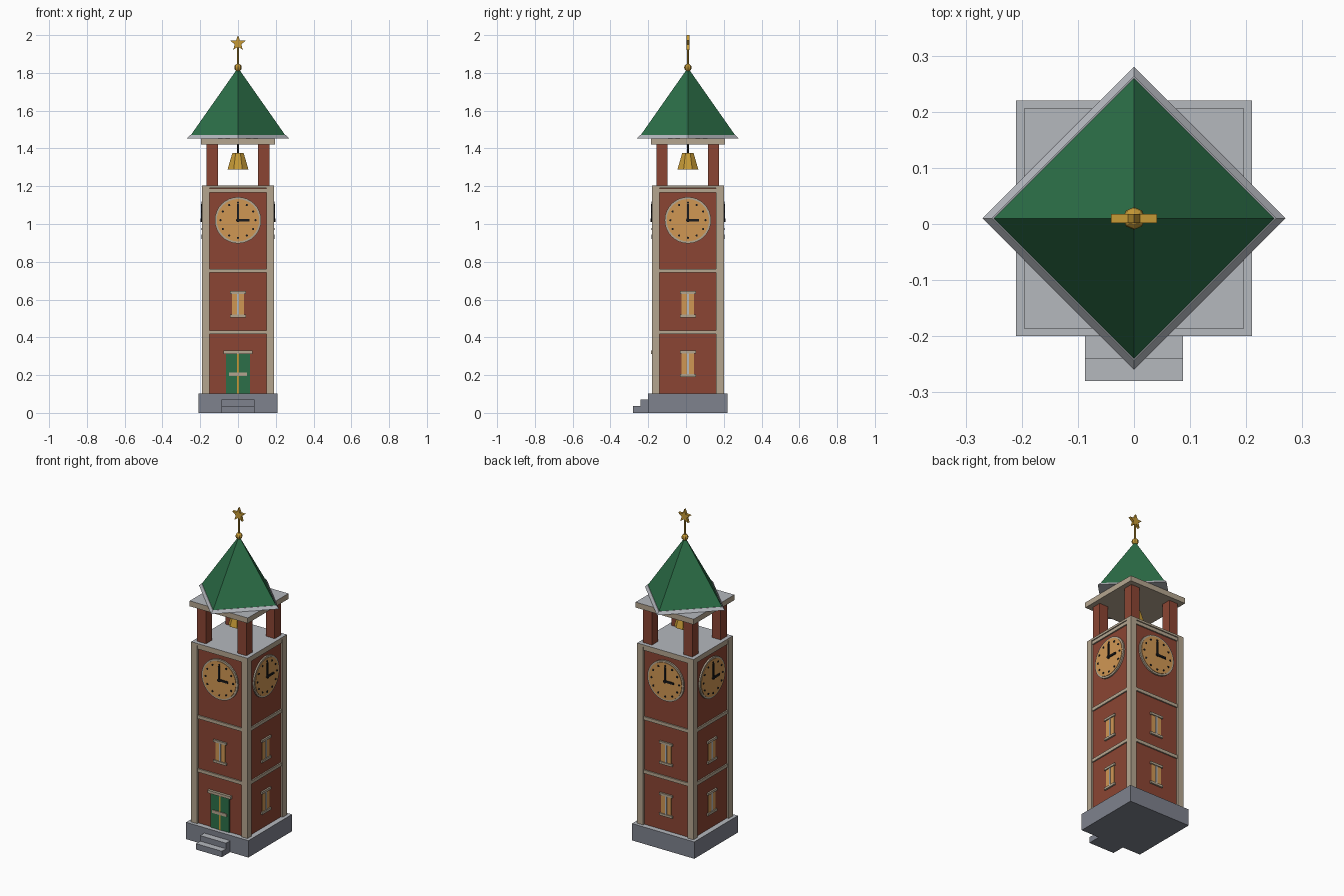
import bpy, bmesh, math
from mathutils import Matrix, Vector

if "Cube" in bpy.data.objects:
    bpy.data.objects.remove(bpy.data.objects["Cube"])

CY = 0.01  # tower axis in y


def material(name, hexcol):
    lin = []
    for i in (0, 2, 4):
        c = int(hexcol[i:i + 2], 16) / 255
        lin.append(c / 12.92 if c <= 0.04045 else ((c + 0.055) / 1.055) ** 2.4)
    m = bpy.data.materials.new(name)
    m.use_nodes = True
    m.diffuse_color = (*lin, 1)
    bsdf = next(n for n in m.node_tree.nodes if n.type == 'BSDF_PRINCIPLED')
    bsdf.inputs["Base Color"].default_value = (*lin, 1)
    return m


BRICK = material("brick red", "8b4533")
BEIGE = material("beige stone", "b5a690")
DARK = material("dark grey stone", "7e828d")
LIGHT = material("light grey stone", "b5b8be")
GREEN = material("green", "2c6f48")
GOLD = material("gold", "c69a36")
AMBER = material("amber", "d09754")
BLACK = material("black", "1a1a1c")


def finish(name, bm, mat, top=None, turn=0):
    """Store the mesh; upward faces take the material 'top' if given."""
    bmesh.ops.recalc_face_normals(bm, faces=bm.faces)
    if top:
        for f in bm.faces:
            f.material_index = 1 if f.normal.z > 0.9 else 0
    bm.transform(Matrix.Translation((0, CY, 0)) @ Matrix.Rotation(turn, 4, 'Z'))
    me = bpy.data.meshes.new(name)
    bm.to_mesh(me)
    bm.free()
    me.materials.append(mat)
    if top:
        me.materials.append(top)
    ob = bpy.data.objects.new(name, me)
    bpy.context.collection.objects.link(ob)
    return ob


def add_box(bm, x, y, z):
    m = Matrix.Translation(((x[0] + x[1]) / 2, (y[0] + y[1]) / 2, (z[0] + z[1]) / 2))
    s = Matrix.Diagonal((x[1] - x[0], y[1] - y[0], z[1] - z[0], 1))
    bmesh.ops.create_cube(bm, size=1, matrix=m @ s)


def box(name, mat, x, y, z, top=None, turn=0):
    bm = bmesh.new()
    add_box(bm, x, y, z)
    return finish(name, bm, mat, top, turn)


def block(name, mat, half, z, top=None):
    return box(name, mat, (-half, half), (-half, half), z, top)


def cone(name, mat, r1, r2, z, sides, spin=0.0):
    bm = bmesh.new()
    m = Matrix.Translation((0, 0, (z[0] + z[1]) / 2)) @ Matrix.Rotation(spin, 4, 'Z')
    bmesh.ops.create_cone(bm, cap_ends=True, segments=sides, radius1=r1, radius2=r2,
                          depth=z[1] - z[0], matrix=m)
    return finish(name, bm, mat)


def corner_boxes(name, mat, inner, outer, z, top=None):
    bm = bmesh.new()
    for sx in (-1, 1):
        for sy in (-1, 1):
            add_box(bm, sorted((sx * inner, sx * outer)), sorted((sy * inner, sy * outer)), z)
    return finish(name, bm, mat, top)


def add_disc(bm, u, z, r, d, sides):
    """Disc facing the front, between the depths d."""
    m = Matrix.Translation((u, -(d[0] + d[1]) / 2, z)) @ Matrix.Rotation(math.pi / 2, 4, 'X')
    bmesh.ops.create_cone(bm, cap_ends=True, segments=sides, radius1=r, radius2=r,
                          depth=d[1] - d[0], matrix=m)


# Plinth and steps
block("plinth", DARK, 0.21, (0, 0.103), LIGHT)
box("lower_step", DARK, (-0.087, 0.087), (-0.29, -0.2), (0, 0.036), LIGHT)
box("upper_step", DARK, (-0.087, 0.087), (-0.25, -0.2), (0.036, 0.07), LIGHT)

# Shaft
WALL = 0.178
block("brick_shaft", BRICK, WALL, (0.103, 1.19))
corner_boxes("corner_pilasters", BEIGE, 0.15, 0.19, (0.103, 1.19))
block("shaft_cap", BEIGE, 0.19, (1.19, 1.203), LIGHT)

# Belfry
corner_boxes("belfry_posts", BRICK, 0.107, 0.166, (1.203, 1.42))
block("eaves_slab", BEIGE, 0.196, (1.42, 1.453), LIGHT)
cone("bell_hanger", BLACK, 0.006, 0.006, (1.37, 1.42), 8)
cone("bell", GOLD, 0.06, 0.032, (1.288, 1.377), 8, math.pi / 8)

# Roof, turned a quarter against the shaft
cone("roof_trim", LIGHT, 0.27, 0.253, (1.453, 1.47), 4)
cone("roof", GREEN, 0.253, 0, (1.466, 1.827), 4)

# Finial
bm = bmesh.new()
bmesh.ops.create_uvsphere(bm, u_segments=8, v_segments=6, radius=0.02,
                          matrix=Matrix.Translation((0, 0, 1.828)))
finish("finial_ball", bm, GOLD)
cone("finial_rod", GOLD, 0.006, 0.006, (1.83, 1.945), 8)

bm = bmesh.new()
rim = []
for i in range(10):
    r = 0.043 if i % 2 == 0 else 0.018
    a = math.pi / 2 + i * math.pi / 5
    rim.append((r * math.cos(a), 1.957 + r * math.sin(a)))
front = bm.faces.new([bm.verts.new((x, -0.008, z)) for x, z in rim])
ext = bmesh.ops.extrude_face_region(bm, geom=[front], use_keep_orig=True)
bmesh.ops.translate(bm, vec=Vector((0, 0.016, 0)),
                    verts=[g for g in ext["geom"] if isinstance(g, bmesh.types.BMVert)])
finish("finial_star", bm, GOLD)


def window(side, turn, zc):
    def part(name, mat, w, z0, z1, d):
        box(side + name, mat, (-w, w), (-d, -WALL + 0.005), (zc + z0, zc + z1), turn=turn)
    part("window_pane", AMBER, 0.033, -0.06, 0.06, WALL + 0.004)
    part("window_mullion", LIGHT, 0.006, -0.06, 0.06, WALL + 0.007)
    part("window_lintel", BEIGE, 0.043, 0.055, 0.069, WALL + 0.01)
    part("window_sill", BEIGE, 0.043, -0.069, -0.055, WALL + 0.01)


def clock(side, turn):
    zc = 1.02
    for name, mat, r, d in (("clock_rim", BEIGE, 0.123, 0.187),
                            ("clock_face", AMBER, 0.112, 0.19)):
        bm = bmesh.new()
        add_disc(bm, 0, zc, r, (WALL - 0.005, d), 32)
        finish(side + name, bm, mat, turn=turn)
    bm = bmesh.new()
    for i in range(12):
        a = i * math.pi / 6
        add_disc(bm, 0.093 * math.sin(a), zc + 0.093 * math.cos(a), 0.006, (0.188, 0.193), 8)
    finish(side + "clock_hour_dots", bm, BLACK, turn=turn)
    bm = bmesh.new()
    add_box(bm, (-0.005, 0.005), (-0.196, -0.189), (zc, zc + 0.085))
    add_box(bm, (0, 0.06), (-0.196, -0.189), (zc - 0.006, zc + 0.006))
    add_disc(bm, 0, zc, 0.01, (0.188, 0.198), 10)
    finish(side + "clock_hands", bm, BLACK, turn=turn)


# Four sides: bands, clock and windows
for i, side in enumerate(("front_", "left_", "back_", "right_")):
    turn = i * math.pi / 2
    bm = bmesh.new()
    for z in (0.427, 0.753, 1.178):
        add_box(bm, (-0.152, 0.152), (-0.186, -WALL + 0.005), (z - 0.01, z + 0.01))
    finish(side + "wall_bands", bm, BEIGE, turn=turn)
    clock(side, turn)
    window(side + "upper_", turn, 0.575)
    if side != "front_":
        window(side + "lower_", turn, 0.26)

# Door
box("door", GREEN, (-0.063, 0.063), (-0.185, -0.17), (0.103, 0.315))
box("door_centre_strip", GOLD, (-0.005, 0.005), (-0.188, -0.18), (0.103, 0.315))
box("door_bar", BEIGE, (-0.048, 0.048), (-0.19, -0.18), (0.196, 0.214))
box("door_lintel", BEIGE, (-0.078, 0.078), (-0.194, -0.17), (0.312, 0.329))
